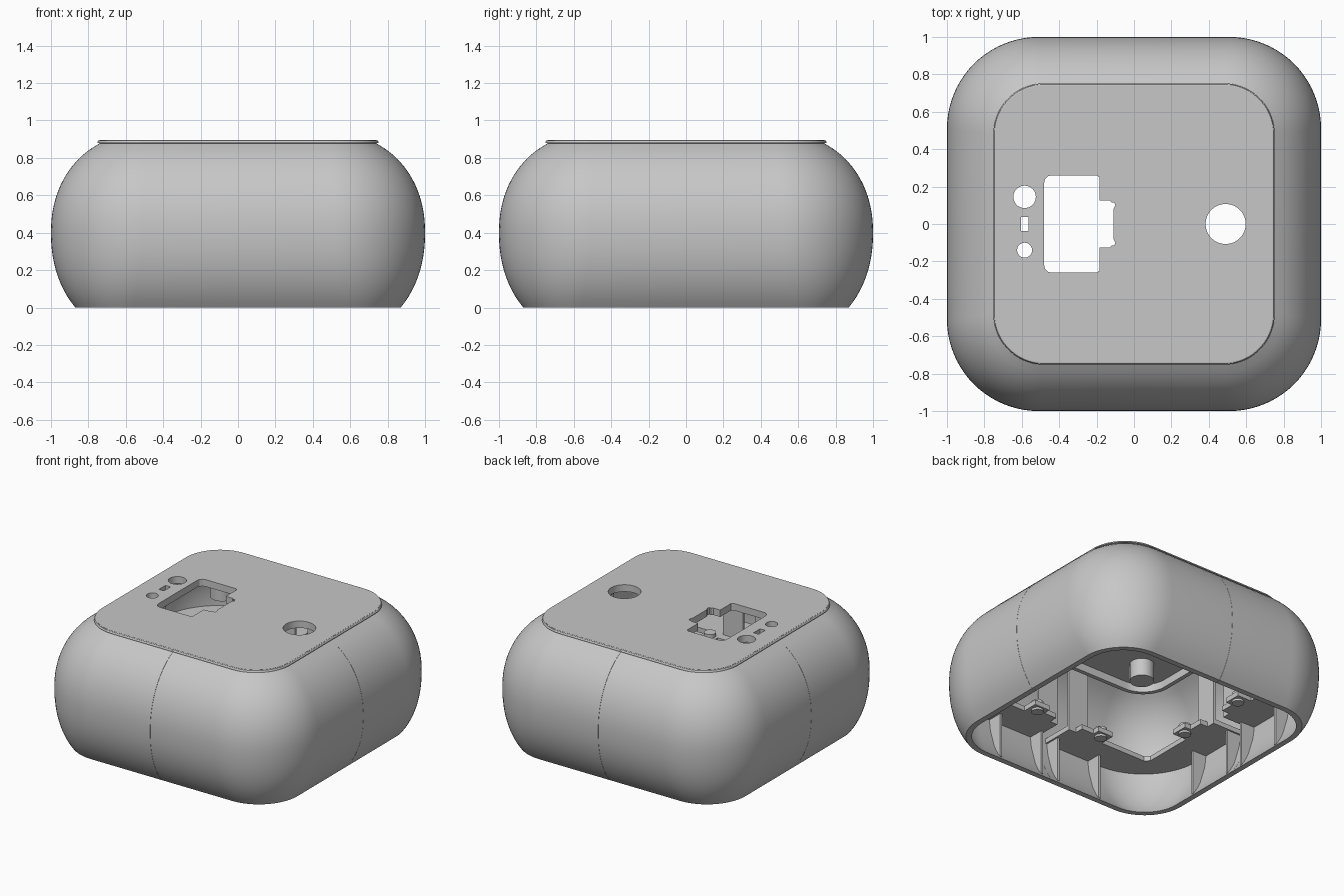
import bpy, bmesh, math
from mathutils import Matrix

cube = bpy.data.objects.get("Cube")
if cube:
    bpy.data.objects.remove(cube)

grey = bpy.data.materials.new("plain_grey")
grey.use_nodes = True
grey.diffuse_color = (0.57, 0.57, 0.57, 1)
grey.node_tree.nodes["Principled BSDF"].inputs["Base Color"].default_value = grey.diffuse_color

WALL = 0.04


def body_half(z):
    """Half width of the bulging body at a height."""
    t = abs(z - 0.4) / (0.538 if z > 0.4 else 0.573)
    return 0.48 + 0.52 * (1 - t ** 2.15) ** (1 / 2.15)


def body_straight(z):
    """Half length of the flat run of a side; corners tighten towards the base."""
    return 0.51 - 0.03 * ((z - 0.4) / 0.475) ** 2 if z > 0.4 else 0.51 + 0.05 * ((0.4 - z) / 0.4) ** 2


def quarter_path(half, straight, gap, steps=20):
    """One quarter of a rounded square, from the +x seam to the +y seam."""
    r = half - straight
    arc = [(straight + r * math.cos(a), straight + r * math.sin(a))
           for a in (math.pi / 2 * i / steps for i in range(steps + 1))]
    return [(half, gap)] + arc + [(gap, half)]


def full_path(half):
    """Closed rounded square for the lid."""
    q = quarter_path(half, 0.48, 0)[1:-1]
    return [p for k in range(4) for p in (turn(p, k) for p in q)]


def turn(p, k):
    for _ in range(k):
        p = (-p[1], p[0])
    return p


def circle(x, y, r, n=40):
    return [(x + r * math.cos(math.tau * i / n), y + r * math.sin(math.tau * i / n)) for i in range(n)]


def finish(bm, name):
    bmesh.ops.remove_doubles(bm, verts=bm.verts, dist=1e-5)
    bmesh.ops.recalc_face_normals(bm, faces=bm.faces)
    me = bpy.data.meshes.new(name)
    bm.to_mesh(me)
    bm.free()
    me.materials.append(grey)
    ob = bpy.data.objects.new(name, me)
    bpy.context.collection.objects.link(ob)
    bpy.ops.object.select_all(action='DESELECT')
    ob.select_set(True)
    bpy.context.view_layer.objects.active = ob
    bpy.ops.object.shade_smooth_by_angle(angle=math.radians(30))


def prism(name, outline, z0, z1, matrix):
    """Flat outline pulled up from z0 to z1."""
    bm = bmesh.new()
    face = bm.faces.new([bm.verts.new((x, y, z0)) for x, y in outline])
    top = bmesh.ops.extrude_face_region(bm, geom=[face], use_keep_orig=True)["geom"]
    bmesh.ops.translate(bm, vec=(0, 0, z1 - z0), verts=[v for v in top if isinstance(v, bmesh.types.BMVert)])
    bmesh.ops.transform(bm, matrix=matrix, verts=bm.verts)
    finish(bm, name)


def plate(name, outlines, z0, z1):
    """Sheet with holes: the first outline is the edge, the rest are openings."""
    cu = bpy.data.curves.new(name, 'CURVE')
    cu.dimensions, cu.fill_mode, cu.extrude = '2D', 'BOTH', (z1 - z0) / 2
    for pts in outlines:
        sp = cu.splines.new('POLY')
        sp.points.add(len(pts) - 1)
        for p, (x, y) in zip(sp.points, pts):
            p.co = (x, y, 0, 1)
        sp.use_cyclic_u = True
    tmp = bpy.data.objects.new(name + "_outline", cu)
    bpy.context.collection.objects.link(tmp)
    bm = bmesh.new()
    bm.from_mesh(tmp.to_mesh())
    bpy.data.objects.remove(tmp)
    bmesh.ops.translate(bm, vec=(0, 0, (z0 + z1) / 2), verts=bm.verts)
    finish(bm, name)


# Four hollow body quarters with fine seams and a rounded lip around the lid
levels = [0.878 * i / 28 for i in range(29)]
outer = [(body_half(z), z) for z in levels]
lip = [(0.752, 0.88), (0.751, 0.887), (0.747, 0.892), (0.739, 0.8945), (0.69, 0.8945), (0.69, 0.85)]
inner = [(body_half(z) - WALL, z) for z in levels if z < 0.85]
profile = outer + lip + inner[::-1]
upright = Matrix.Rotation(math.pi / 2, 4, 'X')
for k, corner in enumerate(("back_left", "back_right", "front_right", "front_left")):
    bm = bmesh.new()
    rows = [[bm.verts.new((*turn(p, k), z)) for p in quarter_path(h, body_straight(z), 0.0007)]
            for h, z in profile]
    for a, b in zip(rows, rows[1:] + rows[:1]):
        for i in range(len(a) - 1):
            bm.faces.new((a[i], a[i + 1], b[i + 1], b[i]))
    bm.faces.new([r[0] for r in rows])
    bm.faces.new([r[-1] for r in rows])
    finish(bm, "body_" + corner)

    # Mounting shelf with widened ends
    spin = Matrix.Rotation(k * math.pi / 2, 4, 'Z')
    half_edge = [(0.72, 0.05), (0.72, 0.11), (0.66, 0.11), (0.66, 0.21),
                 (0.61, 0.21), (0.61, 0.33), (0.72, 0.33), (0.72, 0.69)]
    edge = half_edge + [(y, x) for x, y in half_edge[::-1]]
    prism("shelf_" + corner, quarter_path(0.975, 0.51, 0.05) + edge[::-1], 0.35, 0.385, spin)

    # Stiffening fins under the shelf
    fin = [(0.85, 0.03), (0.88, 0.03), (0.975, 0.35), (0.85, 0.35)]
    for y in (-0.42, -0.07, 0.07, 0.42):
        prism("fin_" + corner, fin, -0.008, 0.008, spin @ Matrix.Translation((0, y, 0)) @ upright)

    # Upright panels beside the seams, screw posts on the shelf and under the lid
    panel = [(0.72, 0.05), (0.735, 0.05), (0.735, 0.21), (0.72, 0.21)]
    for part in (panel, [(y, x) for x, y in panel]):
        prism("seam_panel_" + corner, part, 0.385, 0.85, spin)
    for x, y in ((0.66, 0.27), (0.27, 0.66)):
        prism("shelf_post_" + corner, circle(x, y, 0.04, 24), 0.335, 0.41, spin)
    prism("lid_post_" + corner, circle(0.42, 0.42, 0.08, 32), 0.72, 0.86, spin)

# Lid openings: stepped window, two round holes, a slot and the large hole
upper = [(-0.48, 0.22), (-0.475, 0.24), (-0.46, 0.255), (-0.44, 0.26), (-0.2, 0.26), (-0.185, 0.25),
         (-0.185, 0.125), (-0.13, 0.125), (-0.12, 0.115), (-0.105, 0.115), (-0.1, 0.1), (-0.11, 0.08)]
window = upper + [(x, -y) for x, y in upper[::-1]]
slot = [(-0.605, -0.037), (-0.565, -0.037), (-0.565, 0.037), (-0.605, 0.037)]
openings = [window, slot, circle(-0.585, 0.145, 0.06), circle(-0.585, -0.14, 0.04), circle(0.49, 0, 0.107, 56)]

# Lid sheet seated in the lip, with a rib underneath
plate("lid_seat", [full_path(0.695)] + openings, 0.845, 0.88)
plate("lid_top", [full_path(0.74)] + openings, 0.88, 0.895)
plate("lid_rib", [full_path(0.69), full_path(0.66)], 0.79, 0.845)
